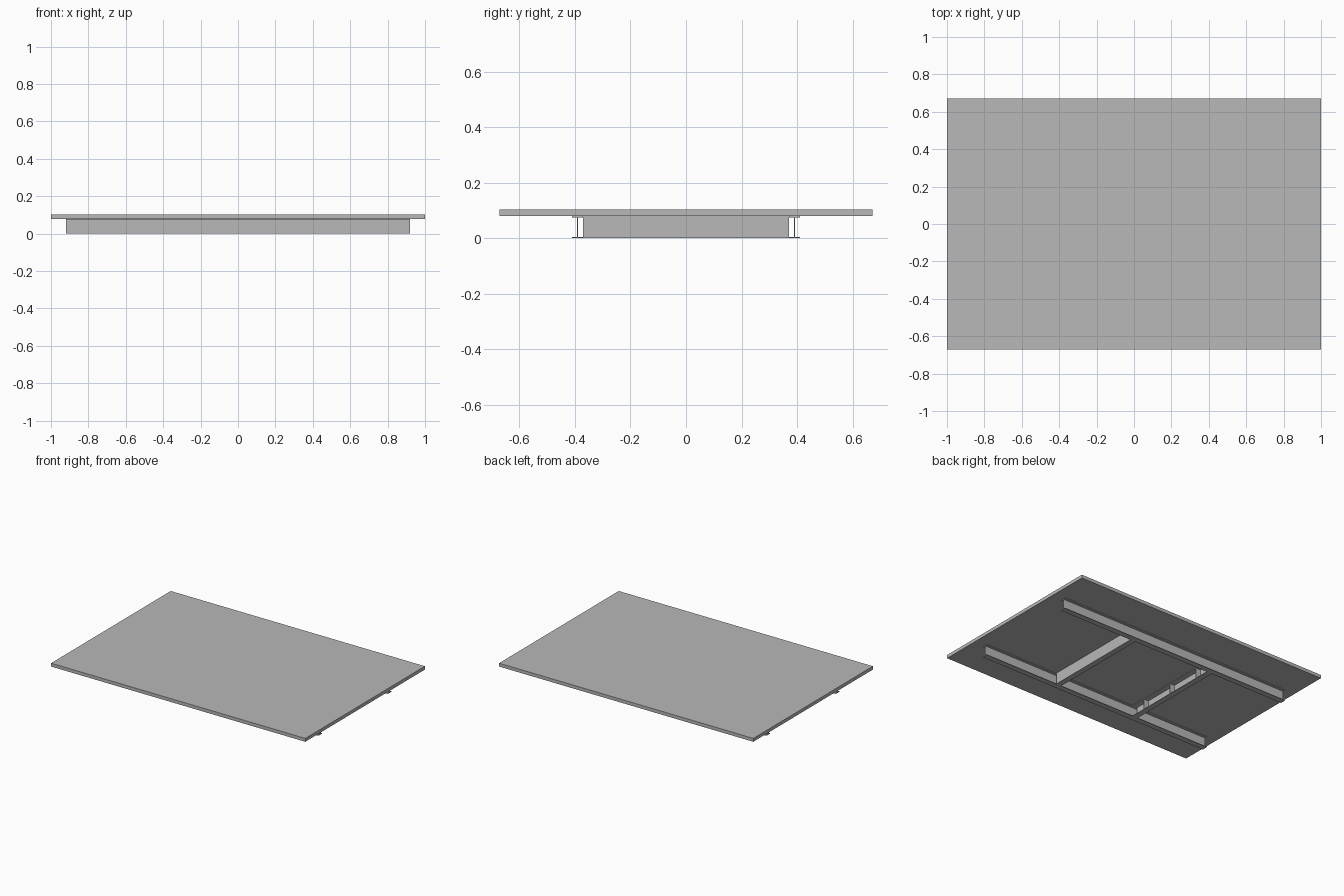
import bpy

cube = bpy.data.objects.get("Cube")
if cube:
    bpy.data.objects.remove(cube, do_unlink=True)

steel = bpy.data.materials.new("grey steel")
steel.use_nodes = True
grey = (0.48, 0.48, 0.48, 1)
steel.diffuse_color = grey
steel.node_tree.nodes["Principled BSDF"].inputs["Base Color"].default_value = grey

BEAM_TOP = 0.079     # underside of the deck
DECK_TOP = 0.103
FLANGE = 0.04        # flange width
SHEET = 0.004        # steel thickness
RAIL_Y = 0.39        # centre line of the long beams
RAIL_HALF = 0.92
CROSS_X = 0.34       # outer face of the cross channels
CROSS_HALF = RAIL_Y - FLANGE / 2


def box_mesh(name, boxes):
    """One object made of boxes, each given by its low and high corner."""
    verts, faces = [], []
    for low, high in boxes:
        n = len(verts)
        ends = list(zip(low, high))
        verts += [(x, y, z) for x in ends[0] for y in ends[1] for z in ends[2]]
        for quad in ("0132", "4675", "0451", "2376", "0264", "1573"):
            faces.append([n + int(i) for i in quad])
    mesh = bpy.data.meshes.new(name)
    mesh.from_pydata(verts, [], faces)
    mesh.materials.append(steel)
    obj = bpy.data.objects.new(name, mesh)
    bpy.context.collection.objects.link(obj)
    return obj


def profile_sheets(a, b, web_a, web_b):
    """Bottom flange, web and top flange as (low, high) pairs across and up."""
    return [((a, 0), (b, SHEET)),
            ((web_a, SHEET), (web_b, BEAM_TOP - SHEET)),
            ((a, BEAM_TOP - SHEET), (b, BEAM_TOP))]


# Flat deck
box_mesh("deck", [((-1, -0.672, BEAM_TOP), (1, 0.672, DECK_TOP))])

for side, name in ((-1, "front"), (1, "back")):
    # Long beams with an I section
    y = side * RAIL_Y
    sheets = profile_sheets(y - FLANGE / 2, y + FLANGE / 2, y - SHEET / 2, y + SHEET / 2)
    box_mesh(name + "_beam", [((-RAIL_HALF, lo[0], lo[1]), (RAIL_HALF, hi[0], hi[1]))
                              for lo, hi in sheets])

for side, name in ((-1, "right"), (1, "left")):
    # Cross channels open towards the middle
    a, b = sorted((side * CROSS_X, side * (CROSS_X - FLANGE)))
    wa, wb = sorted((side * CROSS_X, side * (CROSS_X - SHEET)))
    box_mesh(name + "_cross_channel", [((lo[0], -CROSS_HALF, lo[1]), (hi[0], CROSS_HALF, hi[1]))
                                       for lo, hi in profile_sheets(a, b, wa, wb)])
    # Stiffener plates inside each channel
    ia, ib = sorted((side * (CROSS_X - SHEET), side * (CROSS_X - FLANGE)))
    box_mesh(name + "_stiffeners", [((ia, y - SHEET / 2, SHEET), (ib, y + SHEET / 2, BEAM_TOP - SHEET))
                                    for y in (-0.26, 0, 0.26)])
